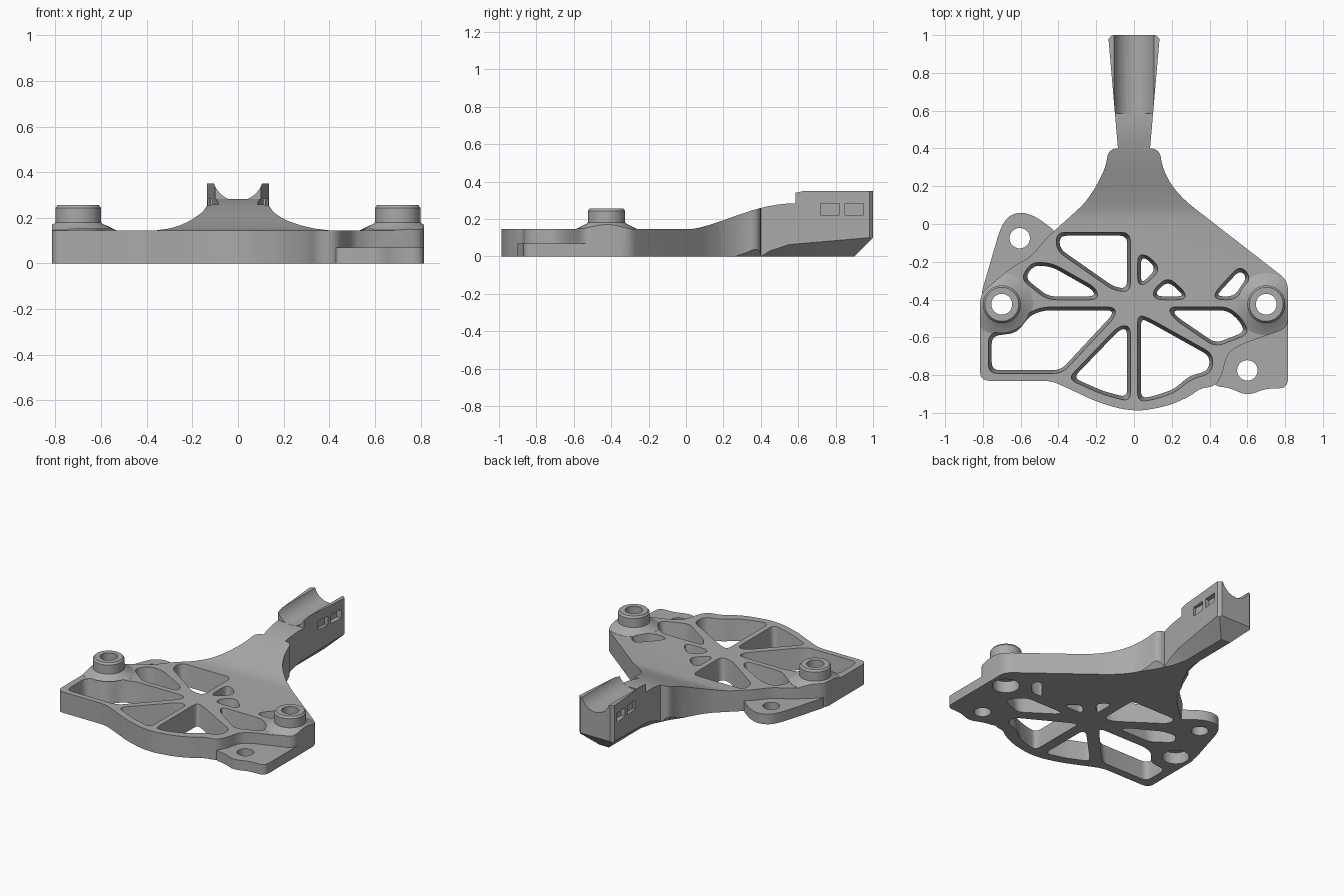
import bpy, bmesh, math
from mathutils import Vector

if "Cube" in bpy.data.objects:
    bpy.data.objects.remove(bpy.data.objects["Cube"])

grey = bpy.data.materials.new("mid grey")
grey.use_nodes = True
grey.diffuse_color = (0.4, 0.4, 0.4, 1)
grey.node_tree.nodes["Principled BSDF"].inputs["Base Color"].default_value = (0.4, 0.4, 0.4, 1)


def hundredths(values):
    """Pair up a flat list given in hundredths of a unit."""
    return [Vector((a / 100, b / 100)) for a, b in zip(values[::2], values[1::2])]


def inset(points, amount):
    """Move every edge of a clockwise or anticlockwise outline inwards."""
    area = sum(points[i - 1].cross(points[i]) for i in range(len(points)))
    sign = 1 if area > 0 else -1
    result = []
    for i, p in enumerate(points):
        before = (p - points[i - 1]).normalized()
        after = (points[(i + 1) % len(points)] - p).normalized()
        n1 = Vector((-before.y, before.x)) * sign
        n2 = Vector((-after.y, after.x)) * sign
        result.append(p + (n1 + n2) * amount / (1 + n1.dot(n2)))
    return result


def rounded(points, radius, steps=6):
    """Replace each corner by a short quadratic curve."""
    result = []
    for i, p in enumerate(points):
        to_prev = points[i - 1] - p
        to_next = points[(i + 1) % len(points)] - p
        a = p + to_prev.normalized() * min(radius, to_prev.length * 0.48)
        b = p + to_next.normalized() * min(radius, to_next.length * 0.48)
        for k in range(steps + 1):
            t = k / steps
            result.append(a * (1 - t) ** 2 + p * 2 * t * (1 - t) + b * t * t)
    return result


def loft(name, rings):
    """Skin matching closed rings of 3D points into a capped solid."""
    bm = bmesh.new()
    loops = [[bm.verts.new(p) for p in ring] for ring in rings]
    n = len(loops[0])
    for low, high in zip(loops, loops[1:]):
        for i in range(n):
            j = (i + 1) % n
            bm.faces.new((low[i], low[j], high[j], high[i]))
    bm.faces.new(loops[0][::-1])
    bm.faces.new(loops[-1])
    bmesh.ops.recalc_face_normals(bm, faces=bm.faces)
    mesh = bpy.data.meshes.new(name)
    bm.to_mesh(mesh)
    bm.free()
    mesh.materials.append(grey)
    obj = bpy.data.objects.new(name, mesh)
    bpy.context.collection.objects.link(obj)
    return obj


def slab(name, low, high, z0, z1):
    return loft(name, [[(p.x, p.y, z) for p in ring] for ring, z in ((low, z0), (high, z1))])


def lathe(name, profile, x, y, sides=40):
    angles = [math.tau * i / sides for i in range(sides)]
    return loft(name, [[(x + r * math.cos(a), y + r * math.sin(a), z) for a in angles]
                       for r, z in profile])


def box(name, x0, x1, y0, y1, z0, z1):
    ring = [Vector((x0, y0)), Vector((x1, y0)), Vector((x1, y1)), Vector((x0, y1))]
    return slab(name, ring, ring, z0, z1)


def combine(target, tool, operation):
    mod = target.modifiers.new("combine", 'BOOLEAN')
    mod.operation = operation
    mod.solver = 'EXACT'
    mod.object = tool
    bpy.context.view_layer.objects.active = target
    bpy.ops.object.modifier_apply(modifier=mod.name)
    bpy.data.objects.remove(tool)


# Side profile: flat plate sweeping up into the arm and cradle block
rise = [(0.02, 0.145)]
for k in range(1, 13):
    t = k / 12
    rise.append((0.02 + 0.56 * t, 0.145 + 0.138 * math.sin(t * math.pi / 2) ** 1.45))
side = [(-1.1, 0), (0.9, 0), (1, 0.1), (1, 0.35), (0.585, 0.35), (0.585, 0.283)]
side += rise[::-1] + [(-1.1, 0.145)]
bracket = loft("bracket", [[(x, y, z) for y, z in side] for x in (-1, 1)])

# Raised bosses with flared feet
BOSSES = [(-0.7, -0.425), (0.7, -0.425)]
for x, y in BOSSES:
    foot = [(0.165, 0.1), (0.165, 0.146), (0.105, 0.175), (0.1, 0.18), (0.1, 0.243), (0.09, 0.256)]
    combine(bracket, lathe("boss", foot, x, y), 'UNION')

# Plan outline trims the plate and the arm
right_edge = hundredths([11.5, 100, 13.5, 98, 13.5, 40, 15, 30, 20, 20, 28, 11.5, 81.5, -30, 81.5, -55,
                         56, -64, 49, -69, 47, -79, 43, -86, 35, -87, 30, -91, 19, -96, 4, -99])
left_edge = hundredths([-7, -98, -20, -94, -36, -86.5, -44, -83, -81.5, -83, -81.5, -37, -65, -23,
                        -54, -17, -47, -8, -26, 11, -20, 20, -15, 30, -13.5, 40, -13.5, 98, -11.5, 100])
outline = right_edge[:2] + rounded(right_edge[2:] + left_edge[:-2], 0.05) + left_edge[-2:]
combine(bracket, slab("outline", outline, outline, -0.1, 0.5), 'INTERSECT')

# Thin mounting tabs
TABS = [[-81.5, -39, -71, -3, -67, 4, -60, 6.5, -52, 4, -40, -5, -50, -30],
        [81.5, -45, 81.5, -87, 70, -87, 60, -91, 50, -86.5, 42, -86, 42, -70, 60, -50]]
for values in TABS:
    shape = rounded(hundredths(values), 0.05)
    combine(bracket, slab("tab", shape, shape, 0, 0.07), 'UNION')

# Lightening windows, slightly tapered towards the underside
WINDOWS = [
    [-41, -4.5, -2, -4.5, -2, -36, -11, -35, -41, -14],
    [-60, -29, -54, -20, -43, -21, -20, -34, -19, -40, -46, -40],
    [-77, -79, -77, -58, -63, -56, -56, -47, -48, -44, -10, -44, -10, -49, -38, -79],
    [-8, -54, -2, -54, -2, -94, -17, -90, -35, -82],
    [2, -48, 8, -50, 42, -69, 41, -79, 30, -82, 22, -89, 10, -93, 2, -94],
    [18, -44, 50, -44, 57, -50, 61, -58, 43, -65, 21, -50],
    [2, -16, 8, -17, 14, -24, 6, -32, 2, -32],
    [10, -35, 18, -28, 27, -36, 27, -40, 11, -40],
    [43, -36, 56, -22, 62, -28, 54, -40, 43, -40],
]
for values in WINDOWS:
    corners = hundredths(values)
    wide = rounded(inset(corners, -0.002), 0.05)
    narrow = rounded(inset(corners, 0.018), 0.04)
    combine(bracket, slab("window", narrow, wide, -0.01, 0.152), 'DIFFERENCE')

# Screw holes, with counterbores under the bosses
for x, y in BOSSES:
    bore = [(0.085, -0.05), (0.085, 0.08), (0.055, 0.08), (0.055, 0.4)]
    combine(bracket, lathe("bore", bore, x, y), 'DIFFERENCE')
for x, y in [(-0.605, -0.075), (0.6, -0.775)]:
    combine(bracket, lathe("hole", [(0.054, -0.1), (0.054, 0.3)], x, y), 'DIFFERENCE')

# Round cradle groove along the arm tip
circle = [(0.111 * math.cos(math.tau * i / 48), 0.386 + 0.111 * math.sin(math.tau * i / 48))
          for i in range(48)]
combine(bracket, loft("groove", [[(x, y, z) for x, z in circle] for y in (0.58, 1.1)]), 'DIFFERENCE')

# Side pockets and lower arm chamfers, mirrored
for s in (-1, 1):
    for y in (0.72, 0.85):
        combine(bracket, box("pocket", s * 0.095, s * 0.2, y, y + 0.1, 0.22, 0.283), 'DIFFERENCE')
    sections = []
    for y, c in [(0.22, 0.21), (0.28, 0.155), (0.35, 0.11), (0.45, 0.06), (0.55, 0.035), (1.1, 0.035)]:
        sections.append([(s * (c - 0.02), y, -0.02), (s * 0.3, y, 0.3 - c), (s * 0.3, y, -0.02)])
    combine(bracket, loft("chamfer", sections), 'DIFFERENCE')

bpy.ops.object.select_all(action='DESELECT')
bracket.select_set(True)
bpy.context.view_layer.objects.active = bracket
bpy.ops.object.shade_smooth_by_angle(angle=math.radians(30))
